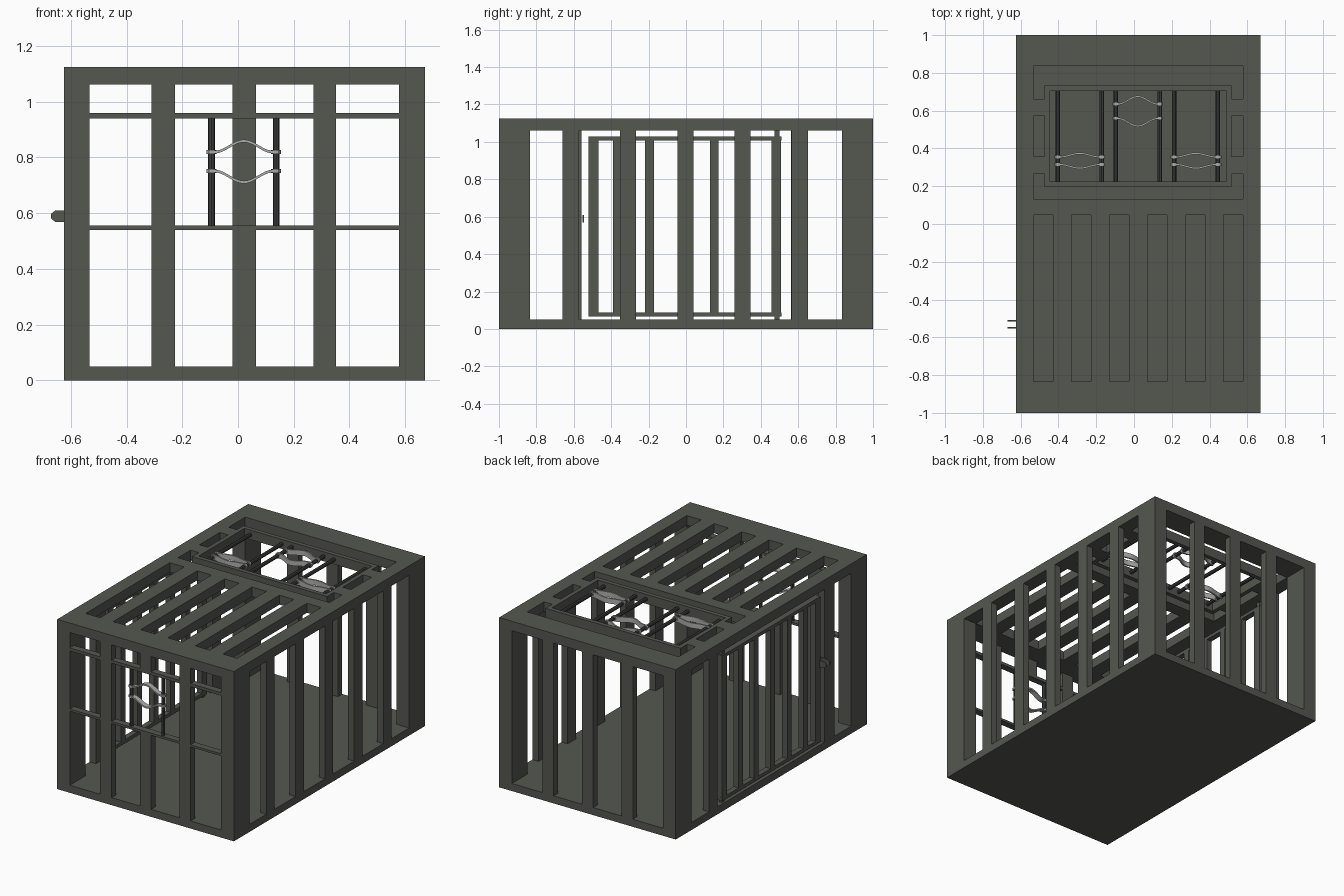
import bpy, bmesh, math
from mathutils import Matrix, Vector

if "Cube" in bpy.data.objects:
    bpy.data.objects.remove(bpy.data.objects["Cube"])


def material(name, r, g, b):
    m = bpy.data.materials.new(name)
    m.diffuse_color = (r, g, b, 1)
    m.use_nodes = True
    m.node_tree.nodes["Principled BSDF"].inputs["Base Color"].default_value = m.diffuse_color
    return m


IRON = material("dark_iron", 0.09, 0.095, 0.08)
BAR = material("bar_steel", 0.05, 0.05, 0.05)
STEEL = material("light_steel", 0.42, 0.42, 0.41)


def finish(bm, name, mat):
    bmesh.ops.recalc_face_normals(bm, faces=bm.faces)
    me = bpy.data.meshes.new(name)
    bm.to_mesh(me)
    bm.free()
    me.materials.append(mat)
    ob = bpy.data.objects.new(name, me)
    bpy.context.collection.objects.link(ob)
    return ob


def boxes(name, items, mat=IRON):
    """One object from boxes given as (x0, x1, y0, y1, z0, z1)."""
    bm = bmesh.new()
    for x0, x1, y0, y1, z0, z1 in items:
        m = Matrix.Translation(((x0 + x1) / 2, (y0 + y1) / 2, (z0 + z1) / 2))
        bmesh.ops.create_cube(bm, size=1, matrix=m @ Matrix.Diagonal((x1 - x0, y1 - y0, z1 - z0, 1)))
    return finish(bm, name, mat)


L, R, CX = -0.625, 0.67, 0.0225      # outer cage sides and centre
IL, IR = -0.533, 0.577               # inner edges of the side rims
Z0, Z1, H = 0.05, 1.062, 1.125       # floor top, ceiling underside, height
T = 0.045                            # wall post thickness

# Floor
boxes("floor", [(L, R, -1, 1, 0, Z0)])

# Corner posts
boxes("corner_posts", [(x0, x1, y0, y1, Z0, Z1)
                       for x0, x1 in ((L, IL), (IR, R))
                       for y0, y1 in ((-1, -0.835), (0.835, 1))])

# Ceiling: rims, slats and window frame
top = [(L, IL, -1, 1), (IR, R, -1, 1),
       (IL, IR, -1, -0.833), (IL, IR, 0.047, 0.133), (IL, IR, 0.837, 1)]
for i in range(5):
    x = CX + (i - 2) * 0.201
    top.append((x - 0.048, x + 0.048, -0.833, 0.047))
FL, FR = -0.473, 0.517
top += [(FL, FL + 0.028, 0.195, 0.733), (FR - 0.028, FR, 0.195, 0.733),
        (FL + 0.028, FR - 0.028, 0.195, 0.224), (FL + 0.028, FR - 0.028, 0.704, 0.733)]
for y0, y1 in ((0.265, 0.358), (0.572, 0.663)):
    top += [(IL, FL, y0, y1), (FR, IR, y0, y1)]
boxes("ceiling", [b + (Z1, H) for b in top])

# Back, right and left wall posts
xp = [(-0.31, -0.226), (-0.02, 0.064), (0.27, 0.352)]
boxes("back_posts", [(a, b, 1 - T, 1, Z0, Z1) for a, b in xp])
boxes("right_posts", [(R - T, R, c - 0.043, c + 0.043, Z0, Z1)
                      for c in (-0.616, -0.31, -0.003, 0.303, 0.608)])
boxes("left_posts", [(L, L + T, -0.66, -0.558, Z0, Z1), (L, L + T, 0.562, 0.65, Z0, Z1)])

# Front wall: the middle post is interrupted by the window
F = (-1, -1 + T)
front = [(a, b) + F + (Z0, Z1) for a, b in (xp[0], xp[2])]
front += [xp[1] + F + (Z0, 0.54), xp[1] + F + (0.96, Z1)]
boxes("front_posts", front)
rails = []
for z0, z1 in ((0.54, 0.555), (0.94, 0.96)):
    for a, b in ((IL, -0.31), (-0.226, 0.27), (0.352, IR)):
        rails.append((a, b) + F + (z0, z1))
boxes("front_rails", rails)

# Door in the left wall, with hinge post
DX = (L + 0.003, L + 0.04)
door = [DX + (-0.52, 0.51, z, z + 0.022) for z in (0.066, 1.008)]
for c in (-0.495, -0.367, -0.195, -0.02, 0.152, 0.315, 0.483):
    w = 0.026 if abs(c) > 0.4 else 0.023
    door.append(DX + (c - w, c + w, 0.088, 1.008))
boxes("door", door)
boxes("hinge_post", [(L + 0.012, L + 0.032, 0.474, 0.5, a, b) for a, b in ((Z0, 0.066), (1.03, Z1))])

# Latch: two chamfered plates
bm = bmesh.new()
outline = [(L + 0.03, 0.568), (-0.655, 0.568), (-0.67, 0.58), (-0.67, 0.598), (-0.655, 0.61), (L + 0.03, 0.61)]
for y in (-0.516, -0.554):
    f = bm.faces.new([bm.verts.new((x, y, z)) for x, z in outline])
    ext = bmesh.ops.extrude_face_region(bm, geom=[f])
    bmesh.ops.translate(bm, vec=(0, 0.009, 0), verts=[v for v in ext["geom"] if isinstance(v, bmesh.types.BMVert)])
finish(bm, "latch", IRON)


def bent_set(name, place, cx, lo, hi, mid, gap, bow):
    """Two thin bars spread by a mirrored pair of bent straps, in a local x/v plane."""
    bm = bmesh.new()
    for s in (-1, 1):
        m = Matrix.Translation((cx + s * 0.116, 0, (lo + hi) / 2))
        bmesh.ops.create_cone(bm, cap_ends=True, segments=8, radius1=0.012, radius2=0.012,
                              depth=hi - lo, matrix=place @ m)
    finish(bm, name + "_bars", BAR).select_set(False)
    bm = bmesh.new()
    for s in (-1, 1):
        # Strap following a smooth bump
        prev = None
        n = 20
        for i in range(n + 1):
            u = -0.125 + 0.25 * i / n
            k = max(0, 1 - abs(u) / 0.105)
            v = mid + s * (gap + bow * (0.5 - 0.5 * math.cos(math.pi * k)))
            ring = [bm.verts.new(place @ Vector((cx + u, d, v + e)))
                    for d, e in ((-0.017, -0.005), (0.017, -0.005), (0.017, 0.005), (-0.017, 0.005))]
            if prev:
                for j in range(4):
                    bm.faces.new((prev[j], prev[j - 1], ring[j - 1], ring[j]))
            if i in (0, n):
                bm.faces.new(ring)
            prev = ring
        # Collars gripping the bars
        for t in (-1, 1):
            m = Matrix.Translation((cx + t * 0.116, 0, mid + s * gap))
            bmesh.ops.create_cone(bm, cap_ends=True, segments=12, radius1=0.018, radius2=0.018,
                                  depth=0.014, matrix=place @ m)
    ob = finish(bm, name + "_straps", STEEL)
    bpy.context.view_layer.objects.active = ob
    ob.select_set(True)
    bpy.ops.object.shade_smooth_by_angle()
    ob.select_set(False)


# Bent bars in the front window and the ceiling window
front_m = Matrix.Translation((0, -0.978, 0))
roof_m = Matrix.Translation((0, 0, 1.095)) @ Matrix.Rotation(-math.pi / 2, 4, 'X')
bent_set("front_window", front_m, 0.021, 0.555, 0.94, 0.785, 0.034, 0.04)
for nm, cx, mid, gap, bow in (("roof_left", -0.287, 0.335, 0.02, 0.019),
                              ("roof_middle", 0.02, 0.597, 0.038, 0.04),
                              ("roof_right", 0.328, 0.335, 0.02, 0.019)):
    bent_set(nm, roof_m, cx, 0.224, 0.704, mid, gap, bow)
